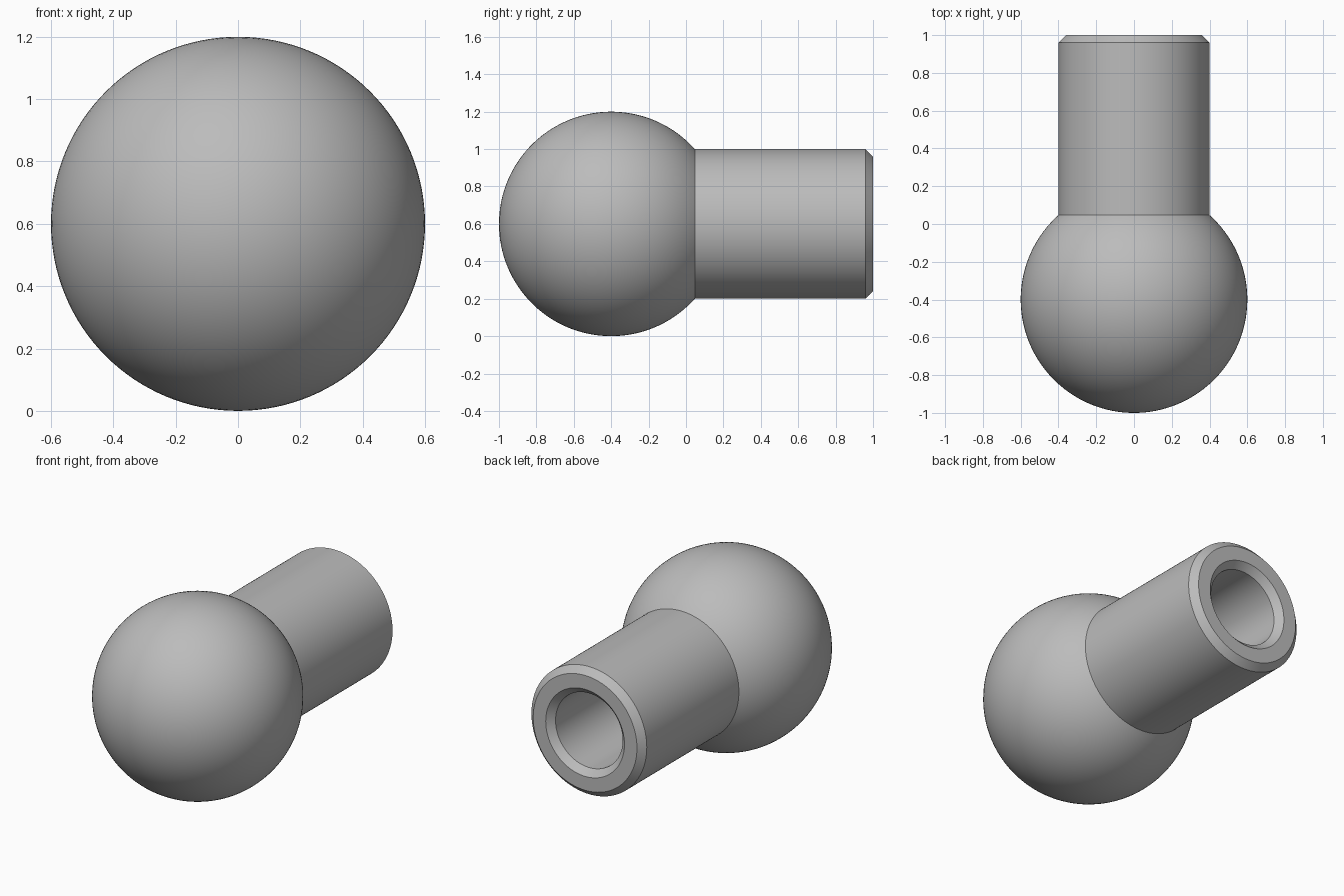
import bpy
import bmesh
from math import pi, cos, sin, asin, radians
from mathutils import Vector

cube = bpy.data.objects.get("Cube")
if cube:
    bpy.data.objects.remove(cube, do_unlink=True)

# Main dimensions
BALL_R, BALL_Y, HEIGHT = 0.6, -0.4, 0.6
NECK_R, BORE_R, CHAMFER = 0.4, 0.233, 0.04
END_Y, BORE_END = 1.0, 0.0
ARC_STEPS, SIDES = 48, 128

# Plain grey metal
grey = bpy.data.materials.new("grey metal")
grey.use_nodes = True
colour = (0.5, 0.5, 0.5, 1)
grey.diffuse_color = colour
grey.node_tree.nodes["Principled BSDF"].inputs["Base Color"].default_value = colour

# Half profile as (radius, y): ball arc up to where it meets the neck
sweep = pi - asin(NECK_R / BALL_R)
profile = [(BALL_R * sin(sweep * i / ARC_STEPS),
            BALL_Y - BALL_R * cos(sweep * i / ARC_STEPS))
           for i in range(ARC_STEPS + 1)]

# Neck with chamfered rim, then the blind bore
profile += [
    (NECK_R, END_Y - CHAMFER),
    (NECK_R - CHAMFER, END_Y),
    (BORE_R + CHAMFER, END_Y),
    (BORE_R, END_Y - CHAMFER),
    (BORE_R, BORE_END),
    (0, BORE_END),
]

# Turn the profile around the y axis
bm = bmesh.new()
verts = [bm.verts.new((r, y, HEIGHT)) for r, y in profile]
edges = [bm.edges.new(pair) for pair in zip(verts, verts[1:])]
bmesh.ops.spin(bm, geom=verts + edges, cent=Vector((0, 0, HEIGHT)),
               axis=Vector((0, 1, 0)), angle=2 * pi, steps=SIDES)
bmesh.ops.remove_doubles(bm, verts=bm.verts, dist=0.0001)
bmesh.ops.recalc_face_normals(bm, faces=bm.faces)
mesh = bpy.data.meshes.new("ball_stud")
bm.to_mesh(mesh)
bm.free()
mesh.materials.append(grey)

stud = bpy.data.objects.new("ball_stud", mesh)
bpy.context.collection.objects.link(stud)

# Smooth surfaces with crisp chamfers
bpy.ops.object.select_all(action="DESELECT")
stud.select_set(True)
bpy.context.view_layer.objects.active = stud
bpy.ops.object.shade_smooth_by_angle(angle=radians(30))
